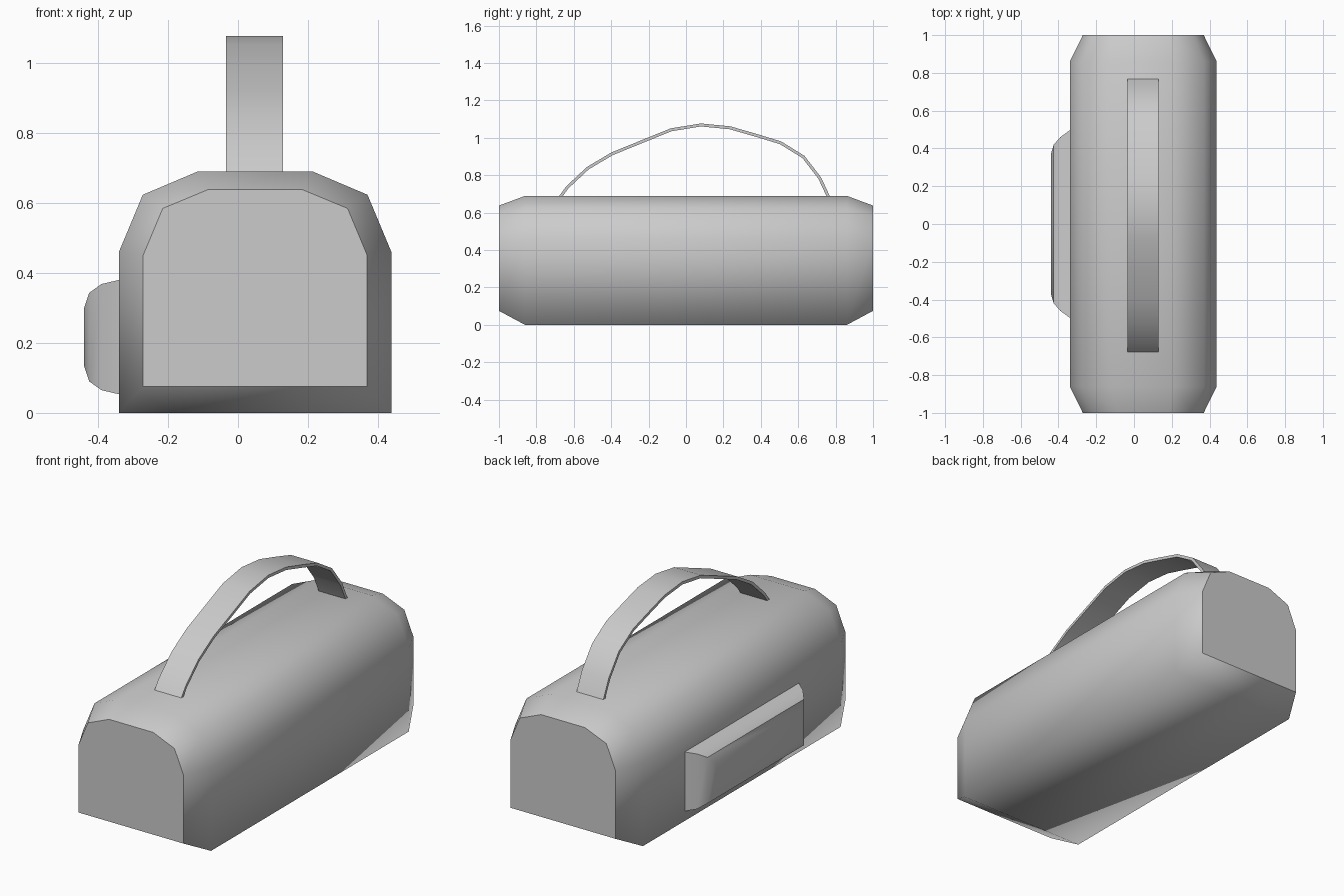
import bpy, bmesh, math
from mathutils import Vector

if "Cube" in bpy.data.objects:
    bpy.data.objects.remove(bpy.data.objects["Cube"])


def loft(name, rings, caps=(True, True)):
    """Skin a list of equal-length closed rings, optionally capping the ends."""
    bm = bmesh.new()
    loops = [[bm.verts.new(p) for p in ring] for ring in rings]
    n = len(loops[0])
    for a, b in zip(loops, loops[1:]):
        for i in range(n):
            j = (i + 1) % n
            bm.faces.new((a[i], a[j], b[j], b[i]))
    for use, loop in zip(caps, (loops[0], loops[-1])):
        if use:
            bm.faces.new(loop)
    bmesh.ops.recalc_face_normals(bm, faces=bm.faces)
    mesh = bpy.data.meshes.new(name)
    bm.to_mesh(mesh)
    bm.free()
    obj = bpy.data.objects.new(name, mesh)
    bpy.context.collection.objects.link(obj)
    return obj


def smooth_by_angle(obj, degrees):
    bpy.ops.object.select_all(action='DESELECT')
    obj.select_set(True)
    bpy.context.view_layer.objects.active = obj
    bpy.ops.object.shade_smooth_by_angle(angle=math.radians(degrees))


# Bag body: arched profile with tapered ends
CX = 0.049
full = [(0.389, 0), (0.389, 0.46), (0.321, 0.623), (0.163, 0.69)]
end = [(0.32, 0.075), (0.32, 0.45), (0.264, 0.584), (0.134, 0.638)]


def section(half, y):
    right = [(CX + x, y, z) for x, z in half]
    left = [(CX - x, y, z) for x, z in reversed(half)]
    return right + left


body = loft("bag_body", [section(end, -1), section(full, -0.86),
                         section(full, 0.86), section(end, 1)])

# Soft shading everywhere except the flat end panels
body.data.polygons.foreach_set("use_smooth", [len(p.vertices) == 4 for p in body.data.polygons])
for e in body.data.edges:
    if all(abs(body.data.vertices[v].co.y) > 0.99 for v in e.vertices):
        e.use_edge_sharp = True

# Side pocket: rectangles shrinking outwards from the wall (x, half y, z low, z high)
layers = [(-0.335, 0.50, 0.052, 0.381), (-0.39, 0.46, 0.065, 0.368),
          (-0.425, 0.42, 0.09, 0.343), (-0.44, 0.37, 0.135, 0.298)]
pocket = loft("side_pocket", [[(x, -h, a), (x, h, a), (x, h, b), (x, -h, b)]
                              for x, h, a, b in layers], (False, True))
smooth_by_angle(pocket, 35)

# Carry strap: thin band swept along an arch in the y-z plane
path = [Vector(p) for p in [
    (-0.675, 0.68), (-0.635, 0.735), (-0.525, 0.838), (-0.395, 0.915), (-0.24, 0.978),
    (-0.08, 1.043), (0.08, 1.069), (0.235, 1.054), (0.37, 1.015), (0.505, 0.974),
    (0.628, 0.898), (0.715, 0.785), (0.764, 0.68)]]
rings = []
for i, p in enumerate(path):
    t = (path[min(i + 1, len(path) - 1)] - path[max(i - 1, 0)]).normalized()
    off = Vector((-t.y, t.x)) * 0.008
    o, q = p + off, p - off
    rings.append([(-0.034, *o), (0.129, *o), (0.129, *q), (-0.034, *q)])
strap = loft("carry_strap", rings)
smooth_by_angle(strap, 35)
